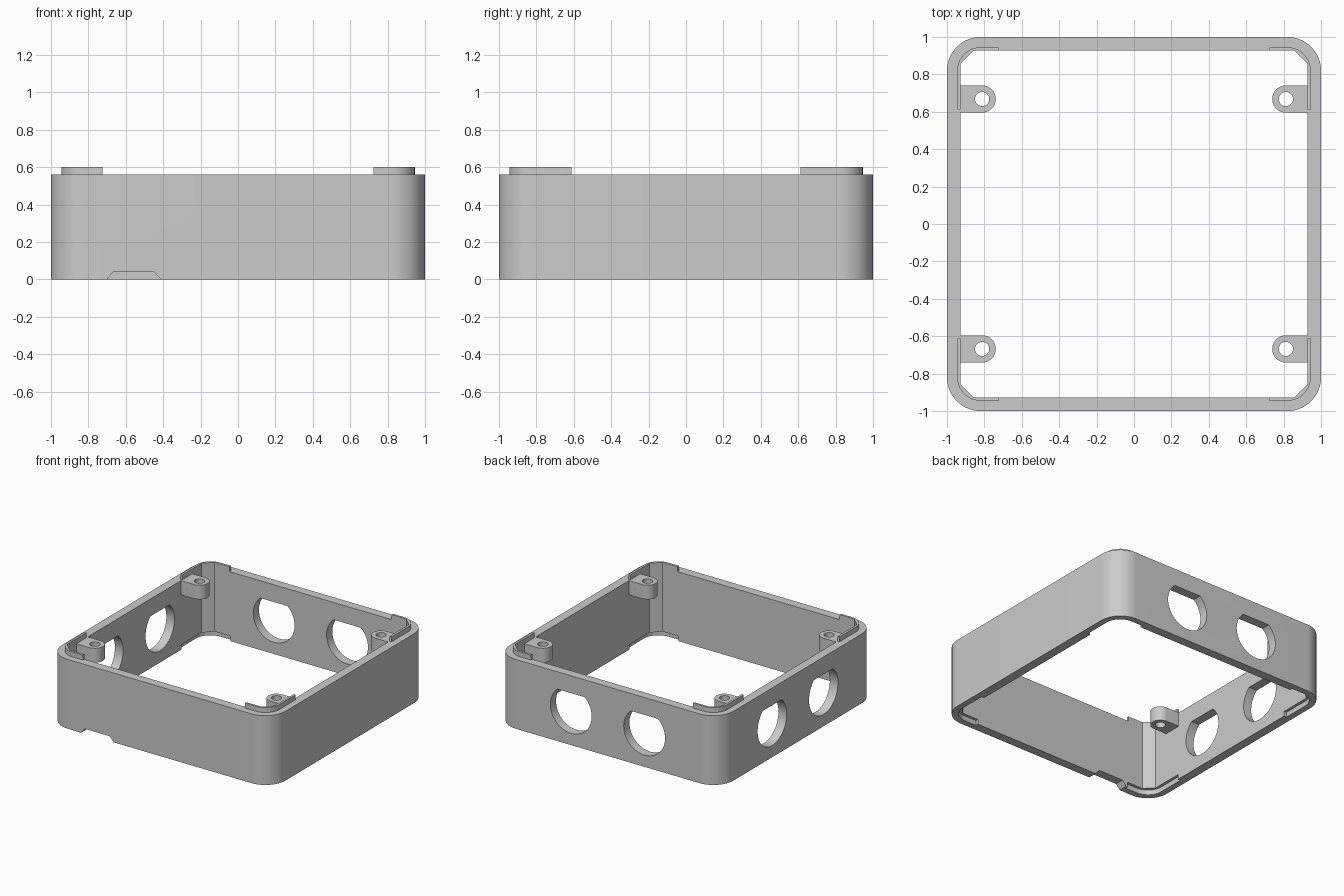
import bpy, bmesh, math

cube = bpy.data.objects.get("Cube")
if cube:
    bpy.data.objects.remove(cube, do_unlink=True)

HEIGHT, LIP, INNER = 0.56, 0.04, 0.927
CORNERS = [(1, 1), (-1, 1), (-1, -1), (1, -1)]

grey = bpy.data.materials.new("light grey plastic")
grey.use_nodes = True
grey.diffuse_color = (0.6, 0.6, 0.6, 1)
grey.node_tree.nodes["Principled BSDF"].inputs["Base Color"].default_value = (0.6, 0.6, 0.6, 1)


def prism(name, points, low, high, place=lambda a, b, h: (a, b, h)):
    """Extrude a flat outline from low to high."""
    bm = bmesh.new()
    bottom = [bm.verts.new(place(a, b, low)) for a, b in points]
    top = [bm.verts.new(place(a, b, high)) for a, b in points]
    bm.faces.new(bottom)
    bm.faces.new(top)
    for i in range(len(points)):
        j = (i + 1) % len(points)
        bm.faces.new((bottom[i], bottom[j], top[j], top[i]))
    bmesh.ops.recalc_face_normals(bm, faces=bm.faces)
    mesh = bpy.data.meshes.new(name)
    bm.to_mesh(mesh)
    bm.free()
    mesh.materials.append(grey)
    obj = bpy.data.objects.new(name, mesh)
    bpy.context.collection.objects.link(obj)
    return obj


def cut(target, cutter):
    """Subtract a cutter, apply the result and drop the cutter."""
    mod = target.modifiers.new("cut", "BOOLEAN")
    mod.operation, mod.solver, mod.object = "DIFFERENCE", "EXACT", cutter
    bpy.context.view_layer.objects.active = target
    bpy.ops.object.modifier_apply(modifier=mod.name)
    bpy.data.objects.remove(cutter, do_unlink=True)


def arc(cx, cy, r, start, end, steps):
    return [(cx + r * math.cos(start + (end - start) * i / steps),
             cy + r * math.sin(start + (end - start) * i / steps)) for i in range(steps + 1)]


def rounded_square(half, r, steps):
    points = []
    for k, (sx, sy) in enumerate(CORNERS):
        start = k * math.pi / 2
        points += arc(sx * (half - r), sy * (half - r), r, start, start + math.pi / 2, steps)
    return points


def corner_outline(half, r, x_end, y_end, inner, bevel, sx, sy):
    """L-shaped strip that follows one corner."""
    points = [(half, y_end)] + arc(half - r, half - r, r, 0, math.pi / 2, 12)
    points += [(x_end, half), (x_end, inner), (inner - bevel, inner),
               (inner, inner - bevel), (inner, y_end)]
    return [(x * sx, y * sy) for x, y in points]


# Wall ring with bevelled inside corners
wall = prism("wall_ring", rounded_square(1, 0.18, 20), 0, HEIGHT)
cut(wall, prism("opening", rounded_square(INNER, 0.07, 1), -0.1, 0.7))

# Recesses under the corners that take the lips of a ring below
for sx, sy in CORNERS:
    outline = corner_outline(0.95, 0.13, 0.715, 0.605, 0.85, 0.01, sx, sy)
    cut(wall, prism("recess", outline, -0.1, LIP))

# Flat-topped round openings in the back and right walls
flat = math.asin(0.14 / 0.185)
for side in (-1, 1):
    outline = arc(side * 0.328, 0.28, 0.185, math.pi - flat, 2 * math.pi + flat, 40)
    cut(wall, prism("hole", outline, 0.85, 1.1, lambda a, b, h: (a, h, b)))
    cut(wall, prism("hole", outline, -1.1, -0.85, lambda a, b, h: (h, a, b)))

# Tapered notch under the front wall
notch = [(-0.735, -LIP), (-0.375, -LIP), (-0.448, LIP), (-0.668, LIP)]
cut(wall, prism("notch", notch, -1.1, -0.85, lambda a, b, h: (a, h, b)))
parts = [wall]

# Corner lips and screw bosses
for sx, sy in CORNERS:
    place = ("left" if sx > 0 else "right") + "_" + ("back" if sy > 0 else "front")
    outline = corner_outline(0.945, 0.125, 0.725, 0.613, INNER, 0.07, sx, sy)
    parts.append(prism("lip_" + place, outline, HEIGHT, HEIGHT + LIP))

    cx, cy, r = 0.812, 0.668, 0.073
    outline = [(0.928, cy - r), (0.928, cy + r)]
    outline += arc(cx, cy, r, math.pi / 2, 1.5 * math.pi, 20)
    boss = prism("screw_boss_" + place, [(x * sx, y * sy) for x, y in outline],
                 HEIGHT - 0.115, HEIGHT)
    cut(boss, prism("screw_hole", arc(cx * sx, cy * sy, 0.038, 0, 2 * math.pi * 23 / 24, 23),
                    0.3, 0.7))
    parts.append(boss)

# Smooth rounded faces, keep edges sharp
bpy.ops.object.select_all(action="DESELECT")
for part in parts:
    part.select_set(True)
bpy.context.view_layer.objects.active = wall
bpy.ops.object.shade_smooth_by_angle(angle=math.radians(30))
